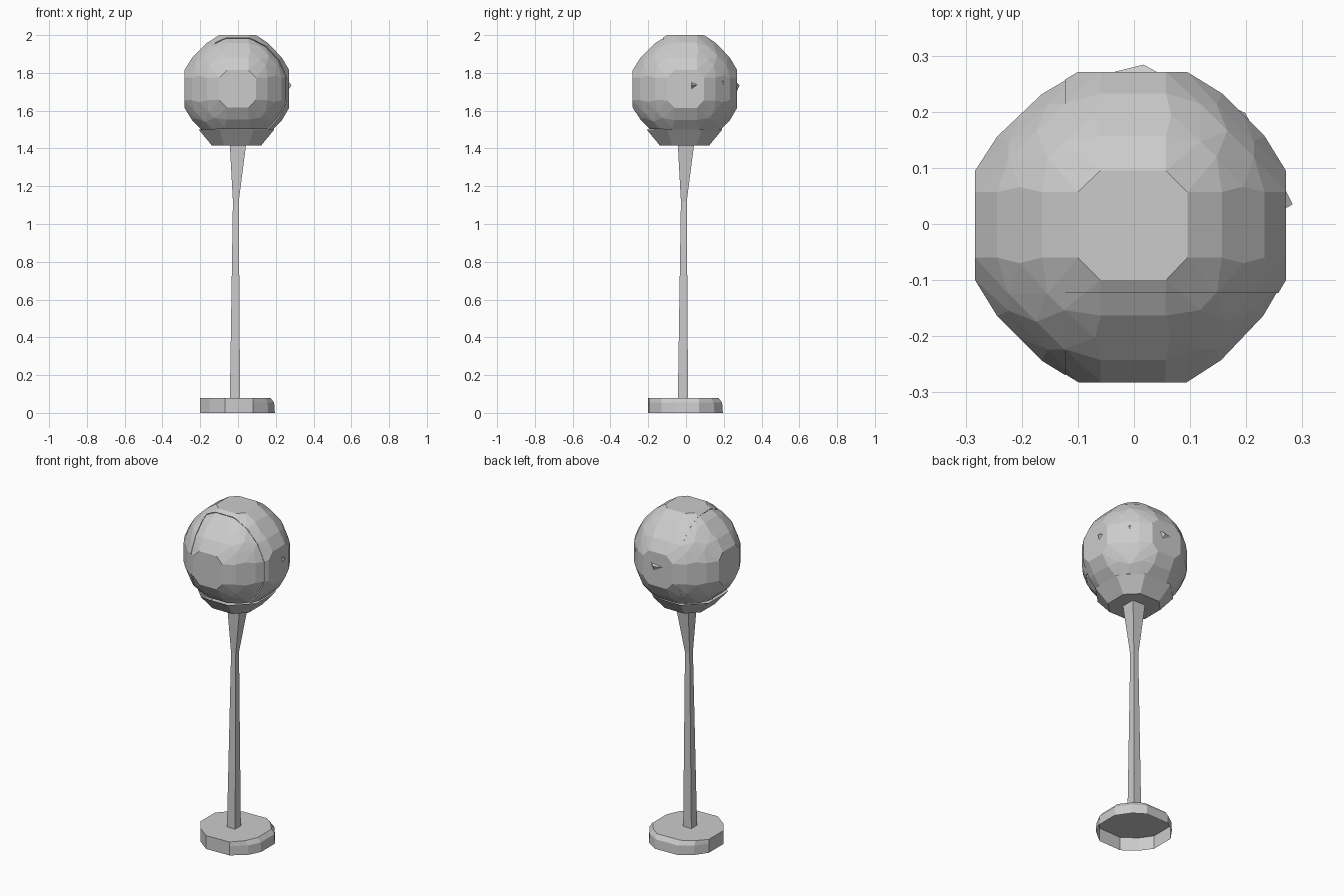
import bpy, bmesh
from itertools import permutations, product
from mathutils import Vector

if "Cube" in bpy.data.objects:
    bpy.data.objects.remove(bpy.data.objects["Cube"])

CENTRE = Vector((0, 0, 1.715))


def finish(name, bm):
    bmesh.ops.recalc_face_normals(bm, faces=bm.faces)
    me = bpy.data.meshes.new(name)
    bm.to_mesh(me)
    bm.free()
    ob = bpy.data.objects.new(name, me)
    bpy.context.collection.objects.link(ob)
    return ob


def loft(name, rings, cap_bottom=True, cap_top=True):
    bm = bmesh.new()
    loops = [[bm.verts.new(p) for p in ring] for ring in rings]
    n = len(loops[0])
    for a, b in zip(loops, loops[1:]):
        for i in range(n):
            j = (i + 1) % n
            bm.faces.new((a[i], a[j], b[j], b[i]))
    if cap_bottom:
        bm.faces.new(loops[0][::-1])
    if cap_top:
        bm.faces.new(loops[-1])
    return finish(name, bm)


def square(lo, hi, z):
    return [(lo, lo, z), (hi, lo, z), (hi, hi, z), (lo, hi, z)]


# Irregular low-poly foot, hollow underneath
foot = [(-.2, -.07), (-.15, -.14), (-.07, -.2), (.08, -.195), (.16, -.13), (.195, -.06),
        (.195, .07), (.14, .15), (.07, .195), (-.08, .19), (-.15, .14), (-.2, .07)]


def foot_ring(z, cut):
    return [(x * (cut if x > .1 else 1), y * (cut if y > .1 else 1), z) for x, y in foot]


loft("base", [foot_ring(0, 1), foot_ring(.055, .98), foot_ring(.08, .88)], cap_bottom=False)

# Tapered square pole with flared neck
loft("pole", [square(-.043, .011, .08), square(-.027, .004, 1.12), square(-.043, .042, 1.415)],
     cap_bottom=False, cap_top=False)


# Faceted collar below the globe
def octagon(r, k, z, dx=-.008):
    pts = [(r, -k), (r, k), (k, r), (-k, r), (-r, k), (-r, -k), (-k, -r), (k, -r)]
    return [(x + dx, y + dx, z) for x, y in pts]


loft("globe_collar", [octagon(.13, .065, 1.415), octagon(.2, .09, 1.5)], cap_top=False)


# Faceted globe: hull of a rounded cube, cut into slightly offset panels
def globe_panel(name, cuts, scale):
    bm = bmesh.new()
    kinds = [(.285, .1, .06), (.245, .165, .06), (.205, .205, .07),
             (.225, .155, .125), (.175, .175, .175)]
    points = set()
    for k in kinds:
        for p in permutations(k):
            for s in product((1, -1), repeat=3):
                x, y, z = (a * b for a, b in zip(p, s))
                points.add((x * .95 if x > 0 else x, y * .95 if y > 0 else y, z))
    for p in sorted(points):
        bm.verts.new(p)
    res = bmesh.ops.convex_hull(bm, input=bm.verts)
    bmesh.ops.delete(bm, geom=[v for v in bm.verts if not v.link_faces], context='VERTS')
    bmesh.ops.dissolve_limit(bm, angle_limit=.02, verts=bm.verts, edges=bm.edges)
    for co, no in cuts + [((0, 0, -.215), (0, 0, -1))]:
        bmesh.ops.bisect_plane(bm, geom=bm.verts[:] + bm.edges[:] + bm.faces[:],
                               plane_co=co, plane_no=no, clear_outer=True)
    # keep the face orientation and apply the small panel offset
    for v in bm.verts:
        v.co = v.co * scale + CENTRE
    return finish(name, bm)


SX, SY, SZ = (-.123, 0, 0), (0, -.123, 0), (0, 0, -.125)
globe_panel("globe_left_panel", [(SX, (1, 0, 0))], .995)
globe_panel("globe_front_panel", [(SX, (-1, 0, 0)), (SY, (0, 1, 0)), (SZ, (0, 0, -1))], .99)
globe_panel("globe_lower_front_panel", [(SX, (-1, 0, 0)), (SY, (0, 1, 0)), (SZ, (0, 0, 1))], .985)
globe_panel("globe_main_panel", [(SX, (-1, 0, 0)), (SY, (0, -1, 0))], 1.0)

# Small raised chips on the rear right of the globe
chips = [
    [(.255, .02, 1.77), (.255, .09, 1.74), (.283, .035, 1.735), (.255, .02, 1.69)],
    [(-.12, .25, 1.74), (.07, .255, 1.76), (.017, .284, 1.735), (.03, .25, 1.66)],
    [(.15, .22, 1.78), (.23, .14, 1.77), (.198, .198, 1.75), (.18, .19, 1.68)],
]
for i, (a, b, tip, c) in enumerate(chips):
    bm = bmesh.new()
    va, vb, vc, vt = (bm.verts.new(p) for p in (a, b, c, tip))
    for pair in ((va, vb), (vb, vc), (vc, va)):
        bm.faces.new((*pair, vt))
    finish(f"globe_chip_{i + 1}", bm)
